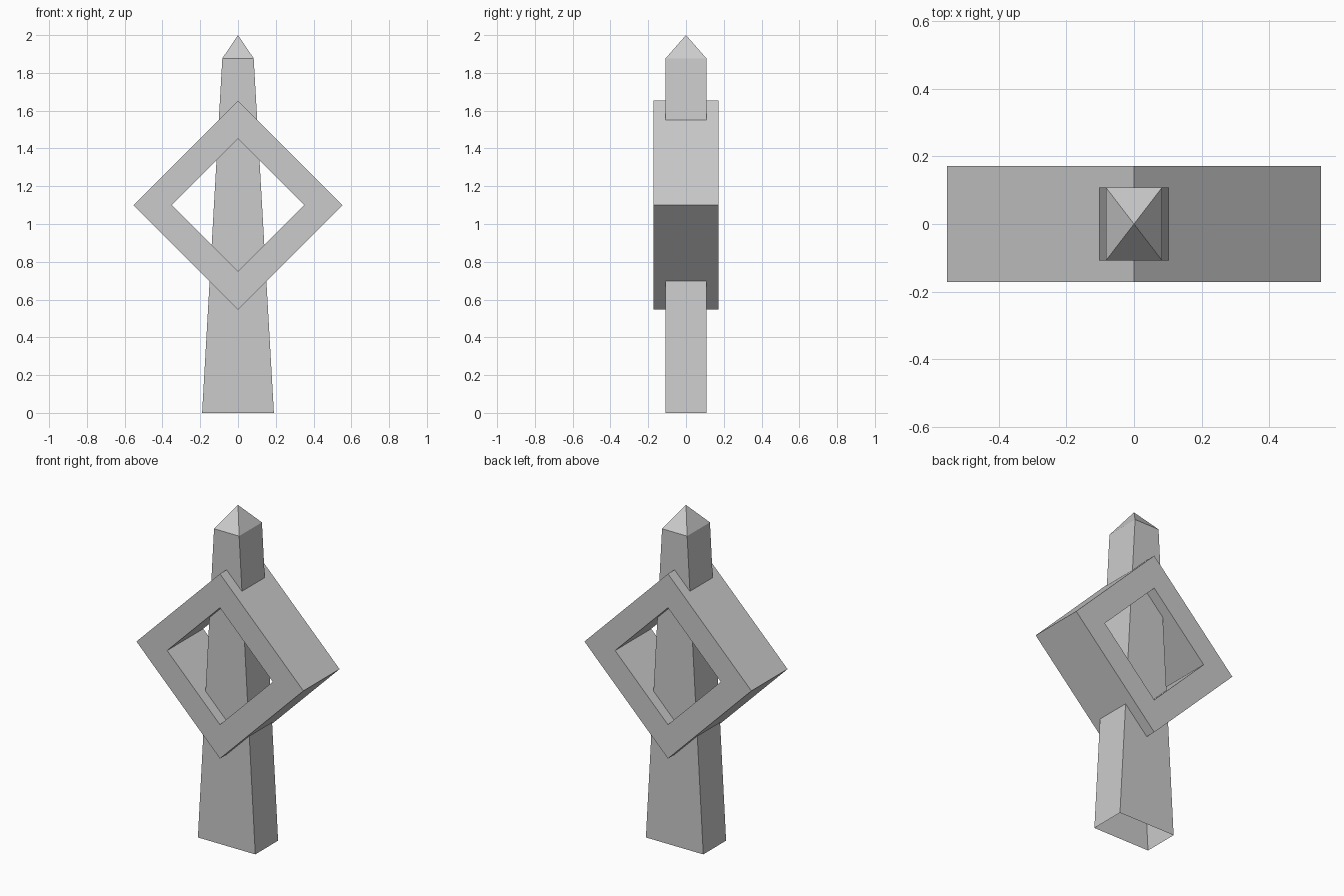
import bpy
import bmesh

cube = bpy.data.objects.get("Cube")
if cube:
    bpy.data.objects.remove(cube, do_unlink=True)

stone = bpy.data.materials.new("grey_stone")
stone.use_nodes = True
colour = (0.6, 0.6, 0.6, 1)
stone.diffuse_color = colour
stone.node_tree.nodes["Principled BSDF"].inputs["Base Color"].default_value = colour


def finish(name, bm):
    bmesh.ops.recalc_face_normals(bm, faces=bm.faces)
    mesh = bpy.data.meshes.new(name)
    bm.to_mesh(mesh)
    bm.free()
    mesh.materials.append(stone)
    obj = bpy.data.objects.new(name, mesh)
    bpy.context.collection.objects.link(obj)
    return obj


def loop(bm, points):
    return [bm.verts.new(p) for p in points]


def bridge(bm, a, b):
    for i in range(len(a)):
        j = (i + 1) % len(a)
        bm.faces.new((a[i], a[j], b[j], b[i]))


# Tapered shaft, open underneath, with a pyramid cap
def rectangle(hx, hy, z):
    return [(-hx, -hy, z), (hx, -hy, z), (hx, hy, z), (-hx, hy, z)]


bm = bmesh.new()
base = loop(bm, rectangle(0.19, 0.108, 0))
shoulder = loop(bm, rectangle(0.083, 0.108, 1.877))
bridge(bm, base, shoulder)
apex = bm.verts.new((0, 0, 2))
for i in range(4):
    bm.faces.new((shoulder[i], shoulder[(i + 1) % 4], apex))
finish("tapered_shaft", bm)


# Diamond frame around the shaft
def diamond(r, y, z=1.1):
    return [(r, y, z), (0, y, z + r), (-r, y, z), (0, y, z - r)]


bm = bmesh.new()
depth = 0.171
rings = [loop(bm, diamond(r, y)) for r, y in
         ((0.553, -depth), (0.553, depth), (0.35, depth), (0.35, -depth))]
for i in range(4):
    bridge(bm, rings[i], rings[(i + 1) % 4])
finish("diamond_frame", bm)
